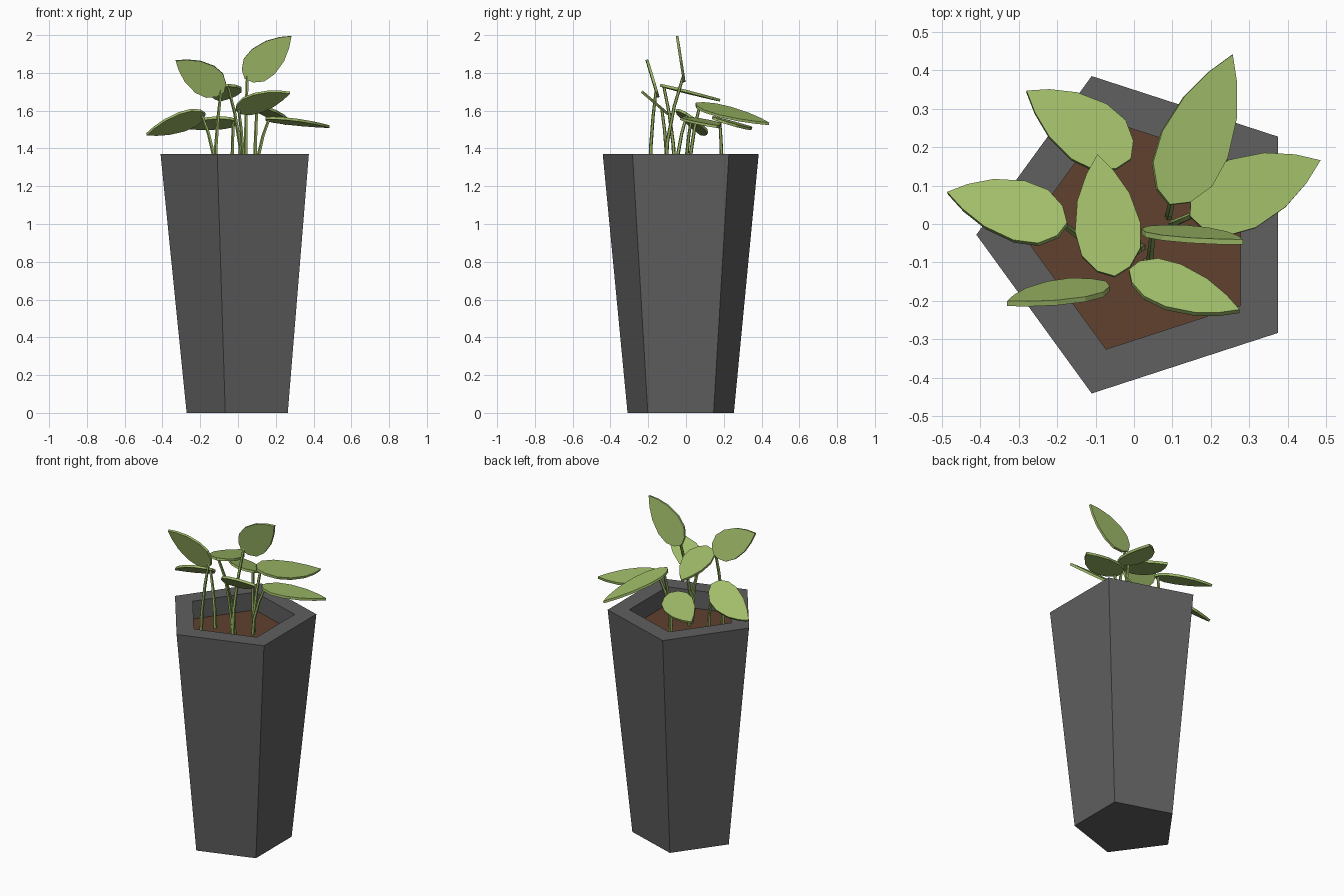
import bpy, bmesh, math
from mathutils import Vector

if "Cube" in bpy.data.objects:
    bpy.data.objects.remove(bpy.data.objects["Cube"])


def material(name, rgb):
    m = bpy.data.materials.new(name)
    m.diffuse_color = (*rgb, 1)
    m.use_nodes = True
    m.node_tree.nodes["Principled BSDF"].inputs["Base Color"].default_value = m.diffuse_color
    return m


GREY = material("dark grey", (0.115, 0.115, 0.115))
BROWN = material("soil brown", (0.115, 0.052, 0.027))
LEAF = material("leaf green", (0.35, 0.5, 0.14))
STEM = material("stem green", (0.28, 0.41, 0.11))


def finish(bm, name, mat):
    bmesh.ops.recalc_face_normals(bm, faces=bm.faces)
    me = bpy.data.meshes.new(name)
    bm.to_mesh(me)
    bm.free()
    me.materials.append(mat)
    ob = bpy.data.objects.new(name, me)
    bpy.context.collection.objects.link(ob)
    return ob


def bridge(bm, a, b):
    for i in range(len(a)):
        j = (i + 1) % len(a)
        bm.faces.new((a[i], a[j], b[j], b[i]))


def pentagon(bm, r, z):
    angles = [math.radians(36 + 72 * i) for i in range(5)]
    return [bm.verts.new((0.024 + r * math.cos(a), -0.028 + r * math.sin(a), z)) for a in angles]


# Tapered five-sided pot with a flat rim and a recess
TOP, SOIL = 1.37, 1.26
bm = bmesh.new()
rings = [pentagon(bm, r, z) for r, z in ((0.296, 0), (0.434, TOP), (0.313, TOP), (0.313, SOIL - 0.02))]
for a, b in zip(rings, rings[1:]):
    bridge(bm, a, b)
bm.faces.new(rings[0])
bm.faces.new(rings[-1])
finish(bm, "pot", GREY)

# Soil surface
bm = bmesh.new()
bm.faces.new(pentagon(bm, 0.313, SOIL))
soil = finish(bm, "soil", BROWN)
if soil.data.polygons[0].normal.z < 0:
    soil.data.flip_normals()

# Leaf outline: share of length, share of half width
HALF = [(0.06, 0.5), (0.2, 0.9), (0.4, 1.0), (0.65, 0.8), (0.85, 0.42)]
OUTLINE = [(0, 0)] + HALF + [(1, 0)] + [(u, -v) for u, v in reversed(HALF)]


def leaf(name, base, tip, side):
    base, tip, side = Vector(base), Vector(tip), Vector(side)
    n = (tip - base).cross(side).normalized() * 0.007
    bm = bmesh.new()
    loops = [[bm.verts.new(base + (tip - base) * u + side * v + n * s) for u, v in OUTLINE]
             for s in (-1, 1)]
    bridge(bm, *loops)
    for loop in loops:
        bm.faces.new(loop)
    finish(bm, name, LEAF)


def stem(name, foot, base, tip):
    p0 = Vector((*foot, SOIL - 0.01))
    b, t = Vector(base), Vector(tip)
    end = b + (t - b) * 0.06
    d = end - p0
    pts = [p0 + Vector((d.x * k, d.y * k, d.z * h))
           for k, h in ((0, 0), (0.12, 0.35), (0.5, 0.7), (1, 1))]
    bm = bmesh.new()
    loops = []
    for i, p in enumerate(pts):
        t = (pts[min(i + 1, 3)] - pts[max(i - 1, 0)]).normalized()
        x = t.cross(Vector((0, 1, 0))).normalized()
        y = t.cross(x)
        r = 0.011 - 0.001 * i
        loops.append([bm.verts.new(p + x * r * math.cos(a) + y * r * math.sin(a))
                      for a in [math.tau * k / 5 for k in range(5)]])
    for a, b in zip(loops, loops[1:]):
        bridge(bm, a, b)
    bm.faces.new(loops[0])
    bm.faces.new(loops[-1])
    finish(bm, name, STEM)


# Each plant: stem foot, leaf base, leaf tip, half-width vector
PLANTS = {
    "back_right": ((0.09, 0.02), (0.092, 0.05, 1.635), (0.255, 0.44, 1.53), (0.085, -0.035, -0.02)),
    "back_left": ((-0.03, 0.19), (-0.008, 0.168, 1.55), (-0.28, 0.345, 1.51), (0.045, 0.072, -0.025)),
    "left": ((-0.12, -0.05), (-0.173, 0.0, 1.585), (-0.485, 0.08, 1.475), (0.015, 0.077, -0.045)),
    "right": ((0.10, 0.0), (0.145, 0.02, 1.56), (0.485, 0.165, 1.515), (-0.035, 0.088, -0.008)),
    "middle": ((0.02, -0.06), (-0.05, -0.137, 1.735), (-0.095, 0.18, 1.655), (0.085, 0.012, 0.0)),
    "front_left": ((-0.12, -0.19), (-0.073, -0.155, 1.70), (-0.33, -0.207, 1.865), (0.05, -0.02, 0.07)),
    "front_right": ((0.03, -0.1), (-0.013, -0.122, 1.605), (0.275, -0.227, 1.695), (0.02, 0.055, -0.047)),
    "tall": ((0.04, -0.11), (0.035, -0.012, 1.77), (0.283, -0.047, 1.995), (-0.06, -0.01, 0.066)),
}
for name, (foot, base, tip, side) in PLANTS.items():
    leaf(name + "_leaf", base, tip, side)
    stem(name + "_stem", foot, base, tip)
